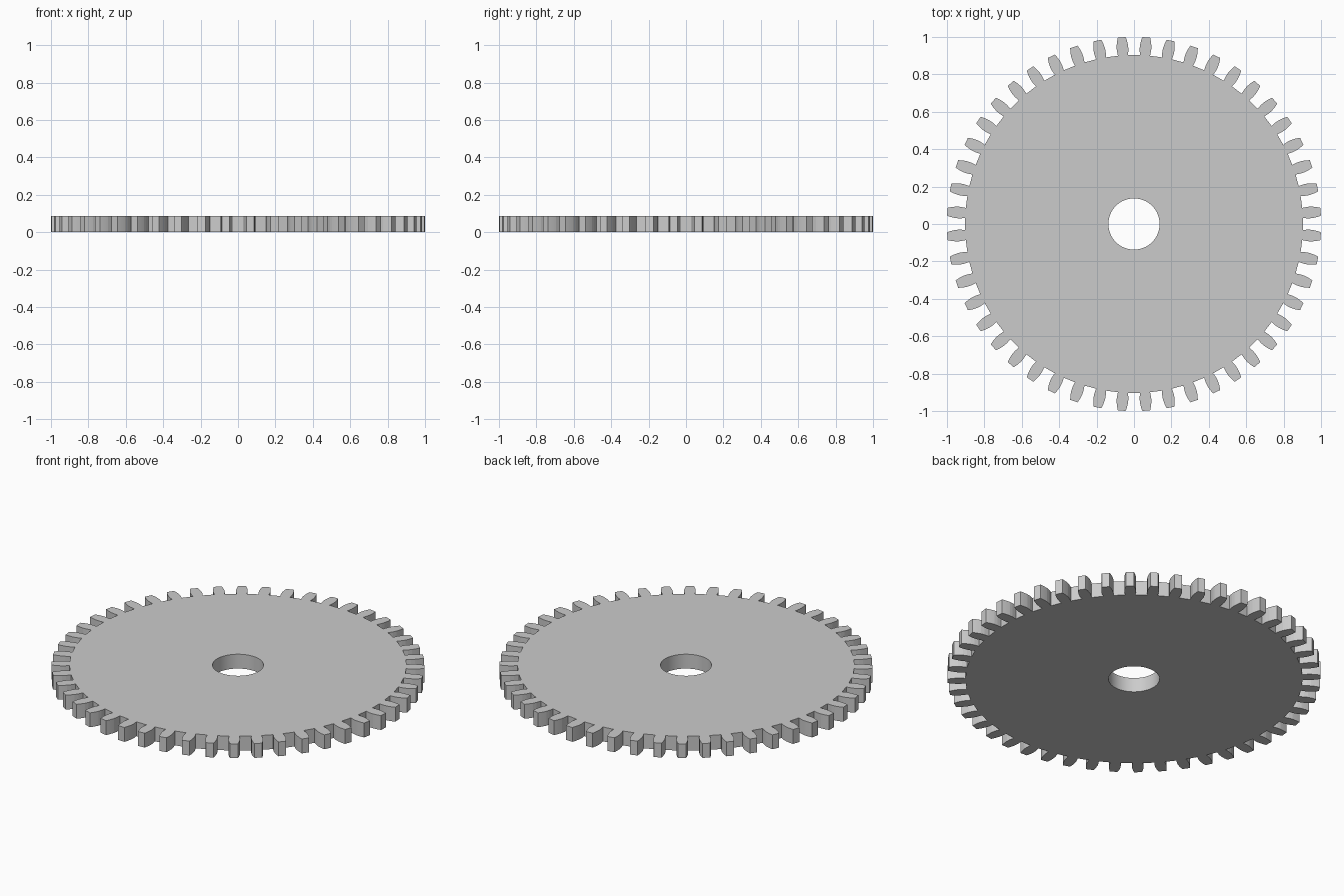
import bpy, bmesh
from math import sin, cos, pi, radians

if "Cube" in bpy.data.objects:
    bpy.data.objects.remove(bpy.data.objects["Cube"])

TEETH, HEIGHT, BORE = 48, 0.085, 0.137
# half of one tooth: (radius, half width), root to tip
FLANK = [(0.903, 0.027), (0.93, 0.031), (0.952, 0.031), (0.978, 0.027), (1.0, 0.021)]


def outline():
    """Points round the toothed rim, counter-clockwise."""
    tooth = [(r, -w) for r, w in FLANK] + [(r, w) for r, w in reversed(FLANK)]
    pts = []
    for i in range(TEETH):
        a = (i + 0.5) * 2 * pi / TEETH
        pts += [(r * cos(a) - w * sin(a), r * sin(a) + w * cos(a)) for r, w in tooth]
    return pts


def circle(radius, n):
    return [(radius * cos(2 * pi * i / n), radius * sin(2 * pi * i / n)) for i in range(n)]


# flat gear face with the bore, then extruded to thickness
bm = bmesh.new()
edges = []
for loop in (outline(), circle(BORE, 64)):
    vs = [bm.verts.new((x, y, 0)) for x, y in loop]
    edges += [bm.edges.new((vs[i - 1], vs[i])) for i in range(len(vs))]
bmesh.ops.triangle_fill(bm, edges=edges, use_beauty=True, use_dissolve=False)
ext = bmesh.ops.extrude_face_region(bm, geom=bm.faces[:], use_keep_orig=True)
bmesh.ops.translate(bm, vec=(0, 0, HEIGHT),
                    verts=[v for v in ext["geom"] if isinstance(v, bmesh.types.BMVert)])
bmesh.ops.recalc_face_normals(bm, faces=bm.faces[:])
mesh = bpy.data.meshes.new("spur_gear")
bm.to_mesh(mesh)
bm.free()
gear = bpy.data.objects.new("spur_gear", mesh)
bpy.context.collection.objects.link(gear)

# smooth bore, crisp tooth edges
bpy.context.view_layer.objects.active = gear
gear.select_set(True)
bpy.ops.object.shade_smooth_by_angle(angle=radians(8))
